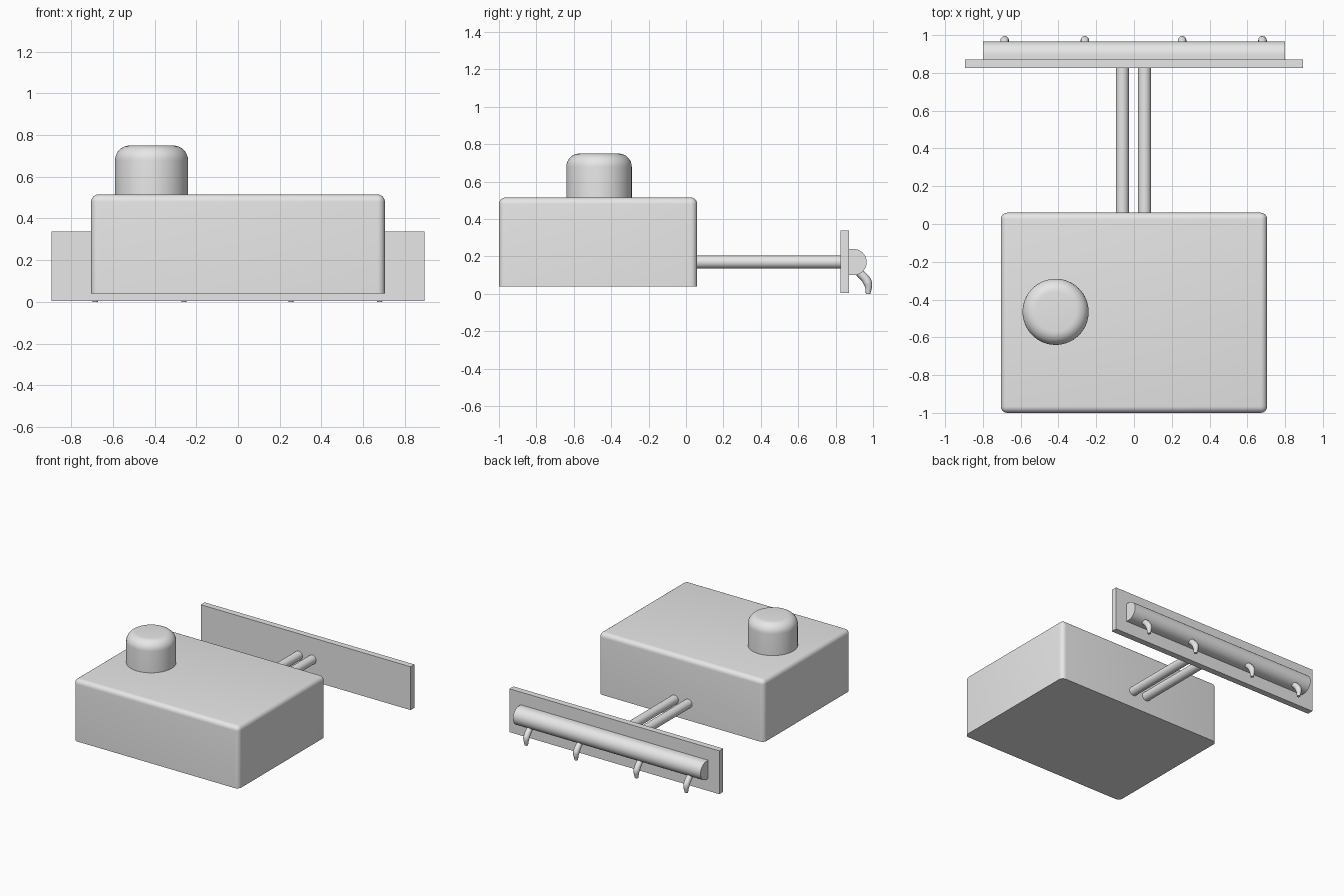
import bpy, bmesh
from math import pi, sin, cos
from mathutils import Matrix, Vector

cube = bpy.data.objects.get("Cube")
if cube:
    bpy.data.objects.remove(cube, do_unlink=True)

grey = bpy.data.materials.new("light_grey")
grey.use_nodes = True
grey.diffuse_color = (0.8, 0.8, 0.8, 1)
grey.node_tree.nodes["Principled BSDF"].inputs["Base Color"].default_value = grey.diffuse_color


def finish(name, bm, smooth=True):
    """Turn a bmesh into a named, coloured object."""
    bmesh.ops.recalc_face_normals(bm, faces=bm.faces)
    mesh = bpy.data.meshes.new(name)
    bm.to_mesh(mesh)
    bm.free()
    mesh.materials.append(grey)
    obj = bpy.data.objects.new(name, mesh)
    bpy.context.collection.objects.link(obj)
    if smooth:
        bpy.ops.object.select_all(action="DESELECT")
        obj.select_set(True)
        bpy.context.view_layer.objects.active = obj
        bpy.ops.object.shade_smooth_by_angle(angle=pi / 6)
    return obj


def box(low, high):
    low, high = Vector(low), Vector(high)
    bm = bmesh.new()
    bmesh.ops.create_cube(bm, size=1, matrix=Matrix.Translation((low + high) / 2)
                          @ Matrix.Diagonal((high - low).to_4d()))
    return bm


def cylinder(radius, depth, matrix, segments=48):
    bm = bmesh.new()
    bmesh.ops.create_cone(bm, cap_ends=True, segments=segments, radius1=radius,
                          radius2=radius, depth=depth, matrix=matrix)
    return bm


def round_edges(bm, edges, radius, segments):
    bmesh.ops.bevel(bm, geom=edges, offset=radius, segments=segments,
                    profile=0.5, affect="EDGES")


# Main body: rounded everywhere except around the flat underside
BOTTOM = 0.04
bm = box((-0.705, -1, BOTTOM), (0.705, 0.06, 0.515))
round_edges(bm, [e for e in bm.edges
                 if max(v.co.z for v in e.verts) > BOTTOM + 0.01], 0.035, 6)
finish("body", bm)

# Knob on top, with a rounded upper rim
bm = cylinder(0.175, 0.25, Matrix.Translation((-0.415, -0.465, 0.625)), 64)
round_edges(bm, [e for e in bm.edges
                 if all(v.co.z > 0.74 for v in e.verts)], 0.07, 8)
finish("top_knob", bm)

# Twin connecting rods
for name, x in (("right_rod", -0.061), ("left_rod", 0.056)):
    finish(name, cylinder(0.034, 0.82, Matrix.Translation((x, 0.43, 0.17))
                          @ Matrix.Rotation(pi / 2, 4, "X")))

# Back plate
finish("back_plate", box((-0.895, 0.825, 0.004), (0.895, 0.872, 0.338)), smooth=False)

# Half-round bar: D-shaped profile extruded along x
bm = bmesh.new()
ANGLES = [pi * (i / 24 - 0.5) for i in range(25)]
profile = [(0.87, 0.1)] + [(0.896 + 0.07 * cos(a), 0.17 + 0.07 * sin(a))
                           for a in ANGLES] + [(0.87, 0.24)]
face = bm.faces.new([bm.verts.new((-0.8, y, z)) for y, z in profile])
extruded = bmesh.ops.extrude_face_region(bm, geom=[face])["geom"]
bmesh.ops.translate(bm, vec=(1.6, 0, 0),
                    verts=[g for g in extruded if isinstance(g, bmesh.types.BMVert)])
if not face.is_valid or len(bm.faces) < len(profile) + 2:
    bm.faces.new([v for v in bm.verts if v.co.x < 0])
finish("half_round_bar", bm)

# Tapered hooks curling down below the bar
PATH = [(0.92, 0.122, 1.0), (0.972, 0.058, 1.05), (0.974, 0.0, 0.55)]
for number, x in enumerate((-0.685, -0.26, 0.255, 0.68), 1):
    name = f"hook_{number}"
    curve = bpy.data.curves.new(name, "CURVE")
    curve.dimensions = "3D"
    curve.bevel_depth = 0.022
    curve.bevel_resolution = 4
    curve.use_fill_caps = True
    spline = curve.splines.new("BEZIER")
    spline.bezier_points.add(len(PATH) - 1)
    for point, (y, z, radius) in zip(spline.bezier_points, PATH):
        point.co = (x, y, z)
        point.radius = radius
        point.handle_left_type = point.handle_right_type = "AUTO"
    curve.materials.append(grey)
    hook = bpy.data.objects.new(name, curve)
    bpy.context.collection.objects.link(hook)
    bpy.ops.object.select_all(action="DESELECT")
    hook.select_set(True)
    bpy.context.view_layer.objects.active = hook
    bpy.ops.object.convert(target="MESH")
    bpy.ops.object.shade_smooth_by_angle(angle=pi / 4)
